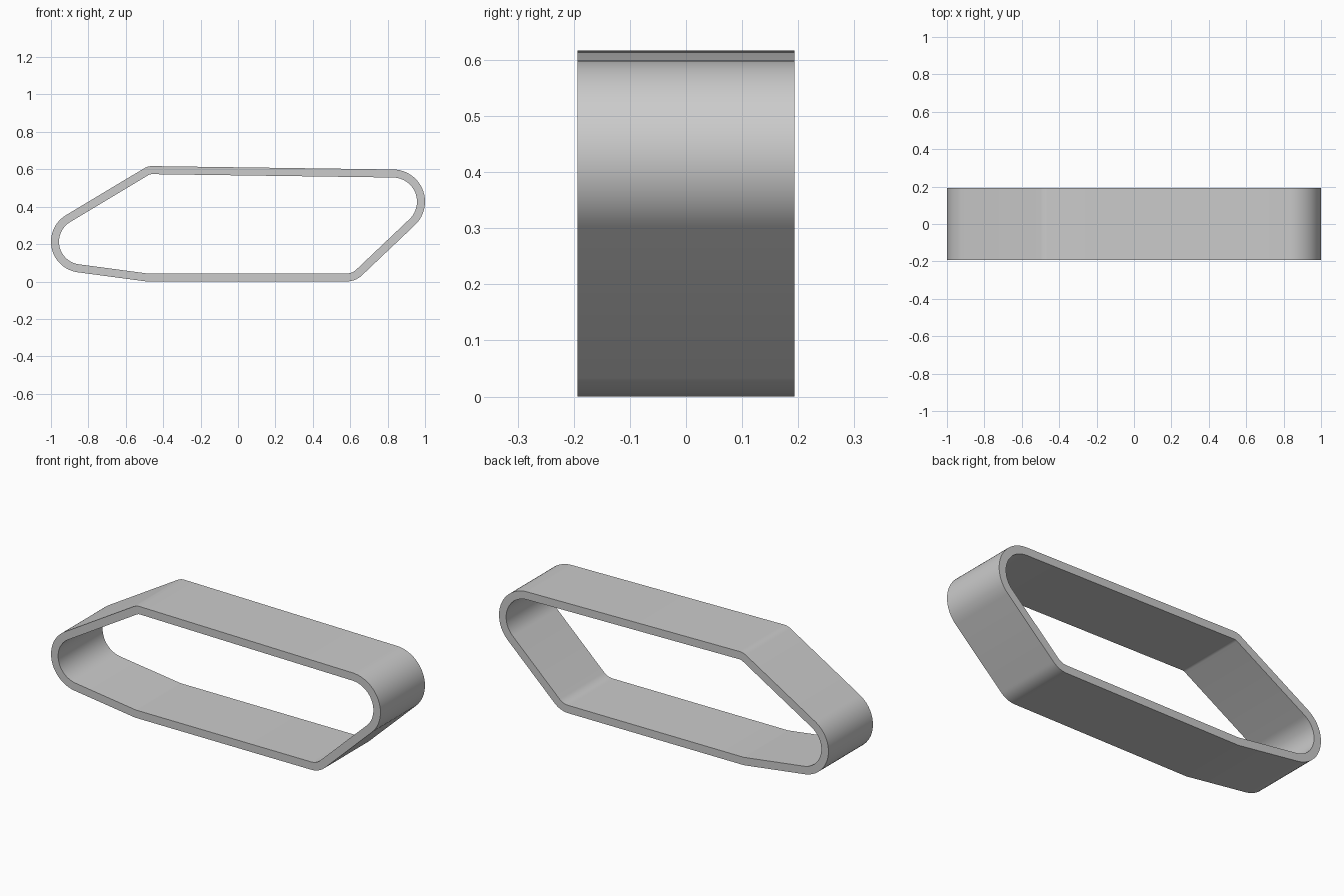
import bpy, bmesh, math

cube = bpy.data.objects.get("Cube")
if cube:
    bpy.data.objects.remove(cube, do_unlink=True)

HALF_WIDTH = 0.193
THICKNESS = 0.043

# Rounded corners of the loop, counter-clockwise: x, z, outer radius
corners = [
    (-0.48, 0.12, 0.12),
    (0.58, 0.12, 0.12),
    (0.828, 0.427, 0.172),
    (-0.46, 0.537, 0.08),
    (-0.835, 0.213, 0.165),
]


def tangent_angle(a, b):
    """Angle of the outward normal of the straight run joining two corners."""
    dx, dz = b[0] - a[0], b[1] - a[1]
    return math.atan2(dz, dx) - math.acos((a[2] - b[2]) / math.hypot(dx, dz))


def loop_profile():
    """Matching outer and inner points around the loop."""
    count = len(corners)
    normals = [tangent_angle(corners[i], corners[(i + 1) % count]) for i in range(count)]
    pairs = []
    for i, (x, z, r) in enumerate(corners):
        start = normals[i - 1]
        sweep = (normals[i] - start) % math.tau
        steps = max(2, round(sweep / math.radians(6)))
        for k in range(steps + 1):
            a = start + sweep * k / steps
            c, s = math.cos(a), math.sin(a)
            inner = r - THICKNESS
            pairs.append(((x + r * c, z + r * s), (x + inner * c, z + inner * s)))
    return pairs


# Track band: a four-sided section swept round the loop
bm = bmesh.new()
sections = []
for outer, inner in loop_profile():
    sections.append([bm.verts.new((p[0], y, p[1])) for p, y in (
        (outer, -HALF_WIDTH), (outer, HALF_WIDTH),
        (inner, HALF_WIDTH), (inner, -HALF_WIDTH))])
for i, section in enumerate(sections):
    previous = sections[i - 1]
    for k in range(4):
        n = (k + 1) % 4
        bm.faces.new((previous[k], previous[n], section[n], section[k]))
bmesh.ops.recalc_face_normals(bm, faces=bm.faces)

mesh = bpy.data.meshes.new("track_band")
bm.to_mesh(mesh)
bm.free()
band = bpy.data.objects.new("track_band", mesh)
bpy.context.collection.objects.link(band)

# Plain grey finish
grey = bpy.data.materials.new("light_grey")
grey.use_nodes = True
color = (0.6, 0.6, 0.6, 1)
grey.diffuse_color = color
grey.node_tree.nodes["Principled BSDF"].inputs["Base Color"].default_value = color
mesh.materials.append(grey)

# Smooth curves, crisp rims
bpy.ops.object.select_all(action="DESELECT")
band.select_set(True)
bpy.context.view_layer.objects.active = band
bpy.ops.object.shade_smooth_by_angle(angle=math.radians(30))
